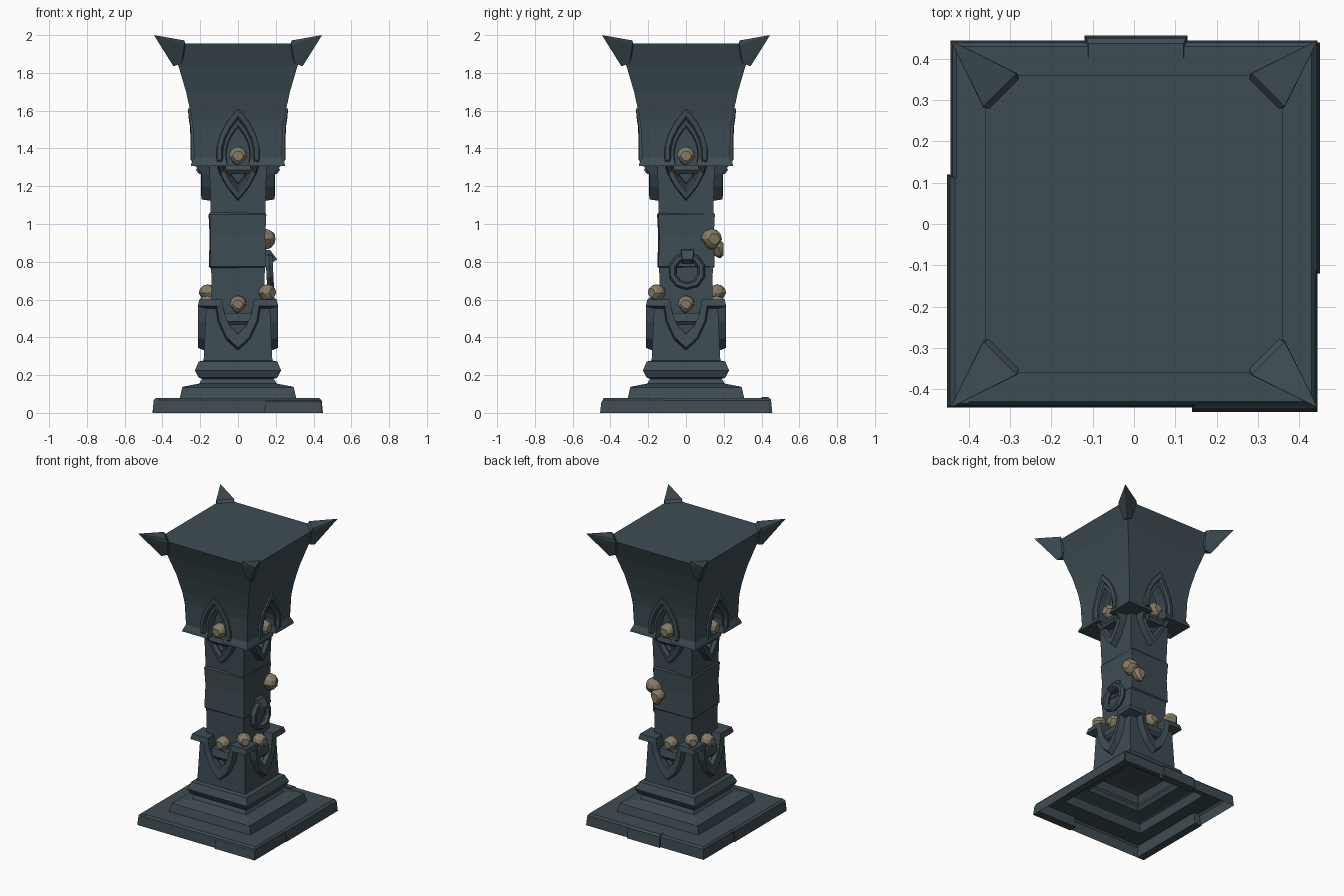
import bpy, bmesh, math
from mathutils import Matrix, Vector

if "Cube" in bpy.data.objects:
    bpy.data.objects.remove(bpy.data.objects["Cube"])


def material(name, rgb):
    m = bpy.data.materials.new(name)
    m.diffuse_color = (*rgb, 1)
    m.use_nodes = True
    m.node_tree.nodes["Principled BSDF"].inputs["Base Color"].default_value = m.diffuse_color
    return m


STONE = material("slate stone", (0.048, 0.073, 0.086))
BONE = material("old bone", (0.24, 0.205, 0.13))


def finish(bm, name, mat=STONE, fix=True):
    if fix:
        bmesh.ops.recalc_face_normals(bm, faces=bm.faces)
    me = bpy.data.meshes.new(name)
    bm.to_mesh(me)
    bm.free()
    me.materials.append(mat)
    ob = bpy.data.objects.new(name, me)
    bpy.context.collection.objects.link(ob)
    return ob


def bridge(bm, rows, closed):
    """Quads between successive rows of points."""
    vs = [[bm.verts.new(p) for p in r] for r in rows]
    n = len(rows[0])
    for a, b in zip(vs, vs[1:]):
        for i in range(n if closed else n - 1):
            j = (i + 1) % n
            bm.faces.new((a[i], a[j], b[j], b[i]))
    return vs


def square_stack(name, profile, bottom=True, top=True, turn=0, shift=(0, 0)):
    """Square rings of (half width, height), joined into one body."""
    bm = bmesh.new()
    rows = [[(h * sx + shift[0], h * sy + shift[1], z)
             for sx, sy in ((-1, -1), (1, -1), (1, 1), (-1, 1))] for h, z in profile]
    vs = bridge(bm, rows, True)
    if bottom:
        bm.faces.new(vs[0][::-1])
    if top:
        bm.faces.new(vs[-1])
    bmesh.ops.rotate(bm, verts=bm.verts, matrix=Matrix.Rotation(turn, 3, 'Z'))
    return finish(bm, name)


def hull(name, pts, mat=STONE):
    bm = bmesh.new()
    for p in pts:
        bm.verts.new(p)
    bmesh.ops.convex_hull(bm, input=bm.verts)
    return finish(bm, name, mat)


def on_face(k, x, d, z):
    """Point x across, d out from the axis, on side k (0 = front)."""
    return Matrix.Rotation(k * math.pi / 2, 3, 'Z') @ Vector((x, -d, z))


def cut(ob, outline, d0, d1):
    """Cut the same outline into all four sides."""
    bm = bmesh.new()
    for k in range(4):
        vs = bridge(bm, [[on_face(k, x, d, z) for x, z in outline] for d in (d0, d1)], True)
        bm.faces.new(vs[0][::-1])
        bm.faces.new(vs[1])
    cutter = finish(bm, "niche_cutter")
    cutter.hide_render = True
    mod = ob.modifiers.new("niches", 'BOOLEAN')
    mod.operation, mod.solver, mod.object = 'DIFFERENCE', 'EXACT', cutter
    dg = bpy.context.evaluated_depsgraph_get()
    me = bpy.data.meshes.new_from_object(ob.evaluated_get(dg))
    ob.modifiers.clear()
    ob.data = me
    bpy.data.objects.remove(cutter)


def almond(w, h, zc=1.37, n=7):
    """Pointed oval outline."""
    ts = [-1 + 2 * i / n for i in range(n + 1)]
    side = [(w * (1 - t * t), zc + h * t) for t in ts]
    return side + [(-x, z) for x, z in side[-2:0:-1]]


# Stepped base, hollow underneath
square_stack("stepped_base", [(.445, 0), (.44, .068), (.43, .08), (.308, .08), (.295, .135),
                              (.285, .14), (.205, .155), (.19, .18), (.21, .188), (.228, .225),
                              (.208, .272), (.18, .278)], bottom=False, top=False)

# Slightly displaced paving stones round the slab
for k, x0, x1, d, zt in ((0, .14, .445, .455, .07), (1, -.12, .44, .45, .078),
                         (2, -.13, .12, .457, .083), (3, -.12, .445, .453, .08)):
    hull("slab_stone", [on_face(k, x + e * s, dd, z) for x, s in ((x0, 1), (x1, -1))
                        for e, dd, z in ((0, .40, 0), (0, d, 0), (.004, d - .007, zt - .012),
                                         (.01, d - .02, zt), (.01, .40, zt))])

# Pedestal with a notch in each side
pedestal = square_stack("pedestal_block", [(.182, .278), (.178, .36), (.168, .585)])
cut(pedestal, [(-.085, .63), (-.082, .58), (-.06, .49), (0, .42), (.06, .49), (.082, .58), (.085, .63)],
    .137, .35)

# Shaft in three slightly shifted stones
square_stack("shaft_lower", [(.138, .41), (.142, .775)])
square_stack("shaft_middle", [(.138, .765), (.149, .775), (.144, .93), (.15, 1.05), (.143, 1.06)],
             turn=.02, shift=(-.003, 0))
square_stack("shaft_upper", [(.144, 1.05), (.152, 1.32)])

# Pedestal collar: mitred rail that dips to a point on each side
low = [(1, .55), (-.118, .55), (-.108, .48), (-.065, .385), (0, .325)]
lowf = [(1, .565), (-.112, .565), (-.1, .49), (-.06, .40), (0, .345)]
high = [(1, .60), (-.085, .60), (-.07, .52), (-.043, .46), (0, .415)]
for k in range(4):
    bm = bmesh.new()
    rows = []
    for path, d in ((low, .165), (lowf, .213), (high, .205), (high, .135)):
        half = [((-d if x == 1 else x), z) for x, z in path]
        full = half + [(-x, z) for x, z in half[-2::-1]]
        rows.append([on_face(k, x, d, z) for x, z in full])
    bridge(bm, rows, False)
    finish(bm, "pedestal_collar")

# Capital: flaring body with a small lip and almond niches
capital = square_stack("capital", [(.14, 1.308), (.25, 1.308), (.245, 1.325), (.232, 1.352), (.238, 1.5),
                                   (.249, 1.58), (.275, 1.7), (.313, 1.83), (.36, 1.955)])
cut(capital, almond(.066, .15), .165, .5)


def frame_depth(z):
    t = min(1, max(0, (z - 1.29) / .04))
    return .197 + .055 * t + max(0, z - 1.5) * .15


# Almond frames, sills and skull niches on every side
frame = [(.12, .25, -.07), (.114, .24, -.004), (.09, .2, 0), (.08, .178, -.02),
         (.074, .163, -.018), (.062, .142, -.085)]
for k in range(4):
    bm = bmesh.new()
    bridge(bm, [[on_face(k, x, frame_depth(z) + o, z) for x, z in almond(w, h)]
                for w, h, o in frame], True)
    finish(bm, "niche_frame")
    for name, z0, z1, w, d in (("niche_sill", 1.265, 1.312, .066, .222),
                               ("collar_sill", .465, .53, .07, .195)):
        hull(name, [on_face(k, x * s, dd, z) for s in (-1, 1)
                    for x, dd, z in ((w - .012, .13, z0), (w - .012, d - .015, z0), (w, d, z0 + .02),
                                     (w, d - .01, z1), (w, .13, z1))])

# Corner horns on the capital
for k in range(4):
    hull("corner_horn", [on_face(k, x, y, z) for x, y, z in (
        (.283, .365, 1.95), (.365, .283, 1.95), (.285, .365, 1.972), (.365, .285, 1.972),
        (.27, .33, 1.93), (.33, .27, 1.93), (.30, .335, 1.85), (.335, .30, 1.85),
        (.342, .342, 1.835), (.445, .445, 2.0))])


def skull(pos, yaw, r=.05, jaw=.0):
    """Faceted skull: round crown, narrower face, facing yaw."""
    bm = bmesh.new()
    bmesh.ops.create_icosphere(bm, subdivisions=2, radius=1)
    for v in bm.verts:
        if v.co.z < -.2:
            v.co.x *= .75
            v.co.z -= jaw * (1 if v.co.y < 0 else 0)
        if v.co.y < -.75:
            v.co.y = -.8
        v.co = Vector((v.co.x * r, v.co.y * r * 1.1, v.co.z * r))
    bm.transform(Matrix.Translation(pos) @ Matrix.Rotation(yaw, 4, 'Z'))
    finish(bm, "skull", BONE)


for k in range(4):
    skull(on_face(k, 0, .195, 1.36), k * math.pi / 2)
    skull(on_face(k, 0, .162, .575), k * math.pi / 2, .046)
skull((.155, -.155, .635), math.pi / 4, .046)
skull((-.16, .165, .635), -math.pi * .75, .046)
skull((.142, .135, .92), math.pi * .6, .056)
skull((.10, .158, .875), math.pi, .046, .35)

# Iron-style ring and its bracket on the right side
bpy.ops.mesh.primitive_torus_add(major_segments=10, minor_segments=6, major_radius=.08, minor_radius=.021,
                                 location=(.168, .005, .75), rotation=(0, math.radians(87), 0))
ring = bpy.context.object
ring.name = "wall_ring"
ring.data.materials.append(STONE)
hull("ring_bracket", [(x, .008 + y * s, z) for s in (-1, 1) for x, y, z in (
    (.13, .034, .79), (.13, .034, .865), (.17, .034, .862), (.208, .026, .812), (.18, .03, .795))])
